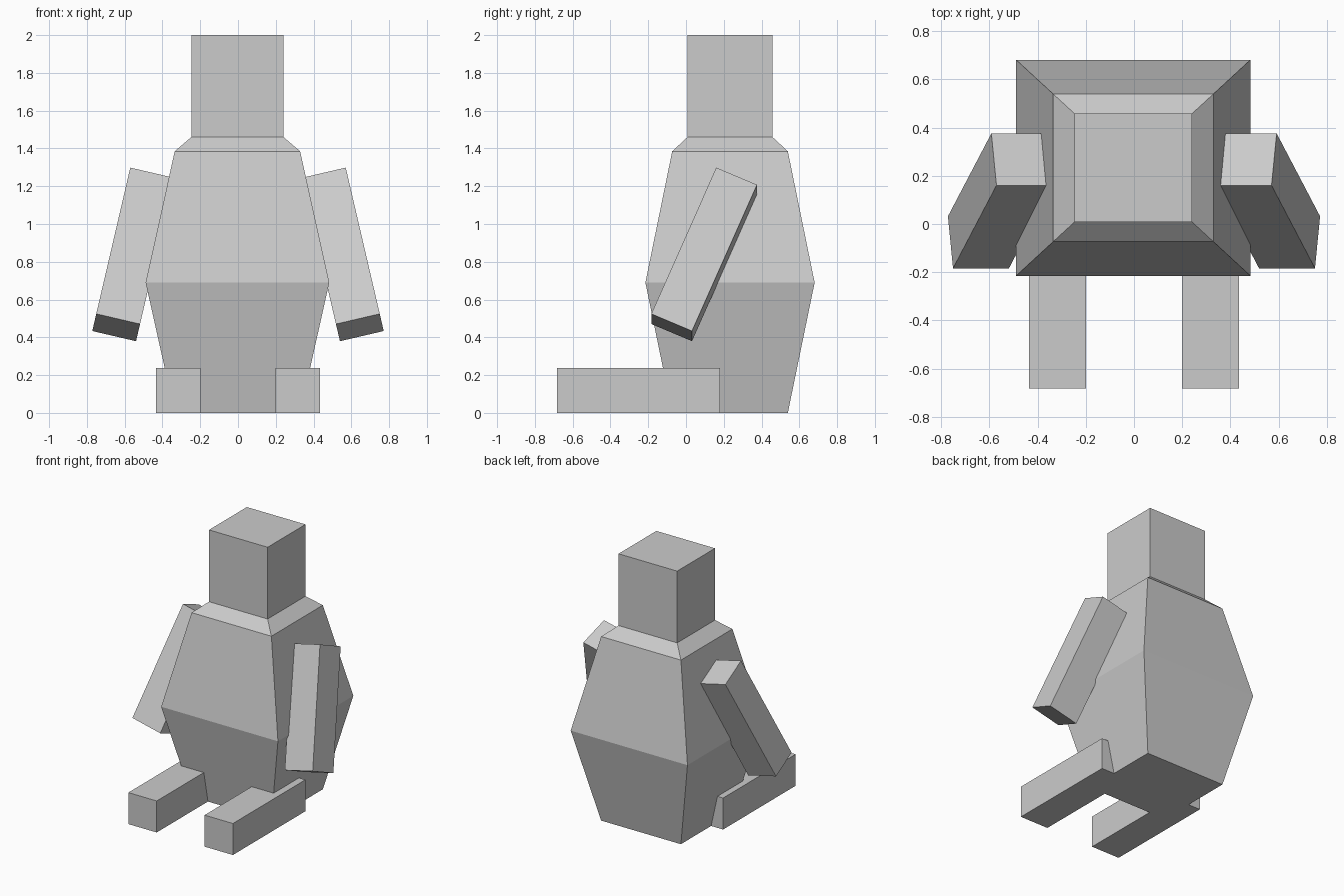
import bpy, bmesh
from math import radians
from mathutils import Matrix, Euler

if "Cube" in bpy.data.objects:
    bpy.data.objects.remove(bpy.data.objects["Cube"])


def finish(name, bm):
    bmesh.ops.recalc_face_normals(bm, faces=bm.faces)
    mesh = bpy.data.meshes.new(name)
    bm.to_mesh(mesh)
    bm.free()
    obj = bpy.data.objects.new(name, mesh)
    bpy.context.collection.objects.link(obj)
    return obj


def box(name, size, center, rot=(0, 0, 0)):
    bm = bmesh.new()
    m = Matrix.LocRotScale(center, Euler([radians(a) for a in rot]), size)
    bmesh.ops.create_cube(bm, size=1, matrix=m)
    return finish(name, bm)


def loft(name, cx, cy, rings):
    bm = bmesh.new()
    loops = [[bm.verts.new((cx + sx * hx, cy + sy * hy, z))
              for sx, sy in ((-1, -1), (1, -1), (1, 1), (-1, 1))]
             for z, hx, hy in rings]
    for a, b in zip(loops, loops[1:]):
        for i in range(4):
            j = (i + 1) % 4
            bm.faces.new((a[i], a[j], b[j], b[i]))
    bm.faces.new(loops[0][::-1])
    bm.faces.new(loops[-1])
    return finish(name, bm)


# Torso, shoulders and head as one stack of rectangles: z, half width, half depth
loft("body_and_head", -0.003, 0.233, [
    (0.0, 0.332, 0.306),
    (0.69, 0.486, 0.448),
    (1.385, 0.332, 0.306),
    (1.46, 0.244, 0.225),
    (2.0, 0.244, 0.225),
])

# Legs and tilted arms, mirrored left and right
for side, s in (("right", 1), ("left", -1)):
    box(f"{side}_leg", (0.236, 0.862, 0.237), (s * 0.317, -0.251, 0.1185))
    box(f"{side}_arm", (0.238, 0.235, 0.866), (s * 0.555, 0.096, 0.839),
        (-23.4, s * -13.1, 0))
